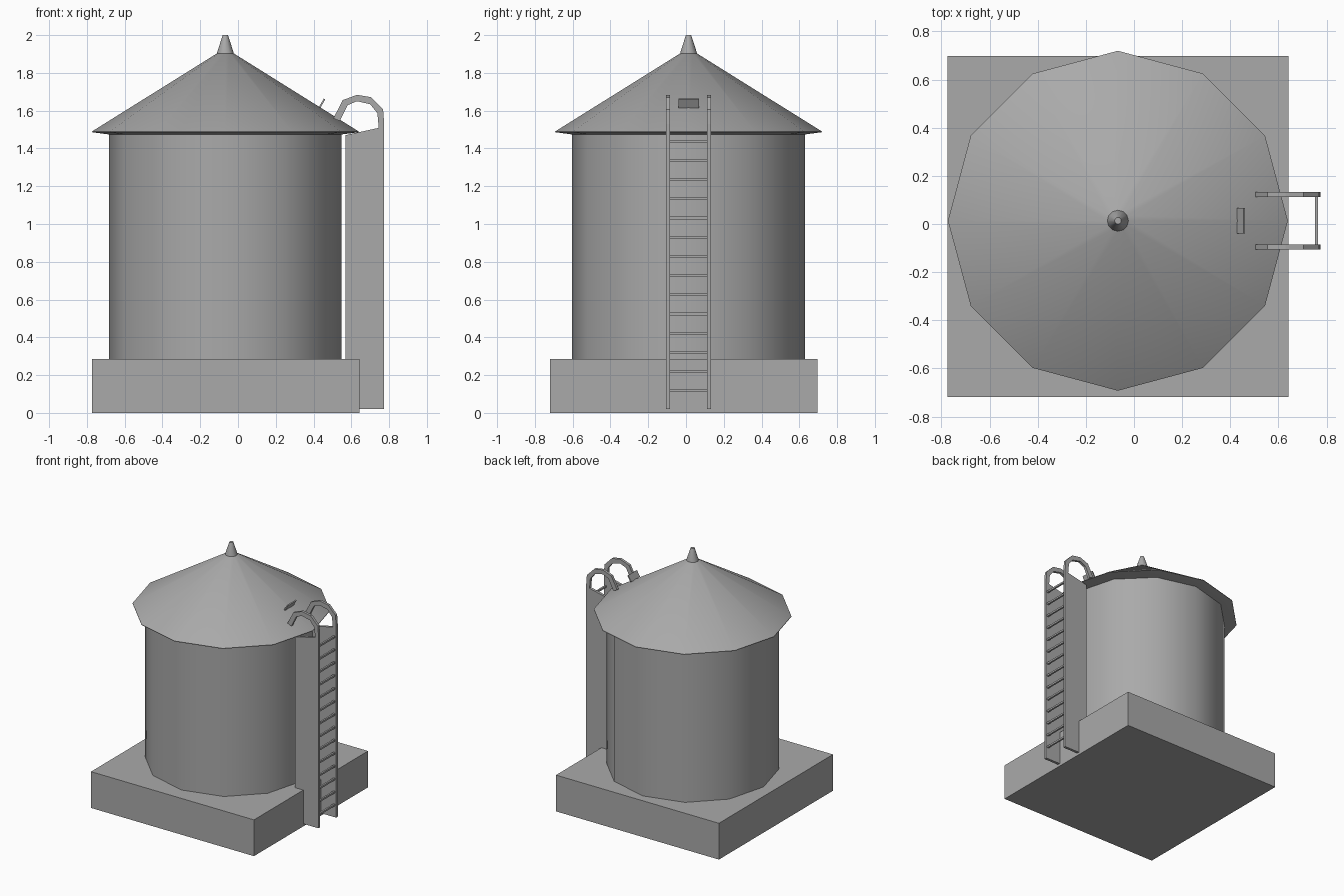
import bpy
import bmesh
from math import cos, sin, pi, radians

cube = bpy.data.objects.get("Cube")
if cube:
    bpy.data.objects.remove(cube, do_unlink=True)

GREY = bpy.data.materials.new("weathered grey")
GREY.use_nodes = True
GREY.diffuse_color = (0.4, 0.4, 0.4, 1)
GREY.node_tree.nodes["Principled BSDF"].inputs["Base Color"].default_value = (0.4, 0.4, 0.4, 1)

CX, CY = -0.067, 0.0135   # tank axis


def finish(name, bm, smooth=None):
    bmesh.ops.recalc_face_normals(bm, faces=bm.faces)
    mesh = bpy.data.meshes.new(name)
    bm.to_mesh(mesh)
    bm.free()
    mesh.materials.append(GREY)
    obj = bpy.data.objects.new(name, mesh)
    bpy.context.collection.objects.link(obj)
    if smooth:
        bpy.ops.object.select_all(action='DESELECT')
        obj.select_set(True)
        bpy.context.view_layer.objects.active = obj
        bpy.ops.object.shade_smooth_by_angle(angle=radians(smooth))
    return obj


def box(name, centre, size, tilt=0):
    bm = bmesh.new()
    bmesh.ops.create_cube(bm, size=1)
    bmesh.ops.scale(bm, vec=size, verts=bm.verts)
    obj = finish(name, bm)
    obj.location = centre
    obj.rotation_euler.y = tilt
    return obj


def lathe(name, profile, sides=12):
    """Closed solid from (radius, height) rings around the tank axis."""
    bm = bmesh.new()
    rings = []
    for r, z in profile:
        rings.append([bm.verts.new((CX + r * cos(2 * pi * i / sides),
                                    CY + r * sin(2 * pi * i / sides), z))
                      for i in range(sides)])
    for low, high in zip(rings, rings[1:]):
        for i in range(sides):
            j = (i + 1) % sides
            bm.faces.new((low[i], low[j], high[j], high[i]))
    bm.faces.new(rings[0])
    bm.faces.new(rings[-1])
    return finish(name, bm, smooth=35)


def plate(name, outline, y, thickness):
    """Flat outline in x and z, extruded along y."""
    bm = bmesh.new()
    face = bm.faces.new([bm.verts.new((x, y - thickness / 2, z)) for x, z in outline])
    ext = bmesh.ops.extrude_face_region(bm, geom=[face])
    bmesh.ops.translate(bm, vec=(0, thickness, 0),
                        verts=[v for v in ext["geom"] if isinstance(v, bmesh.types.BMVert)])
    return finish(name, bm)


# Footing, tank, conical roof and its vent
box("base_slab", (-0.066, -0.011, 0.1425), (1.416, 1.416, 0.285))
lathe("tank_wall", [(0.616, 0.28), (0.616, 1.475)])
lathe("roof", [(0.6, 1.472), (0.706, 1.486), (0.706, 1.49), (0.043, 1.904)])
lathe("roof_vent", [(0.045, 1.895), (0.043, 1.91), (0.014, 2.0)])

# Small tilted flap on the roof
box("roof_flap", (0.445, 0.0135, 1.639), (0.052, 0.108, 0.009), radians(-60))

# Ladder side plates with hooped handrails
hoop = [(0.568, 0.02), (0.774, 0.02), (0.774, 1.53), (0.768, 1.607), (0.705, 1.671),
        (0.63, 1.684), (0.555, 1.656), (0.505, 1.56), (0.538, 1.545), (0.58, 1.629),
        (0.63, 1.65), (0.7, 1.634), (0.738, 1.586), (0.745, 1.509), (0.568, 1.47)]
for side, offset in (("front", -0.1095), ("back", 0.1095)):
    plate("ladder_plate_" + side, hoop, CY + offset, 0.021)

# Rungs
for i in range(14):
    box("rung_%d" % (i + 1), (0.758, CY, 0.117 + i * 0.1016), (0.014, 0.21, 0.014))
